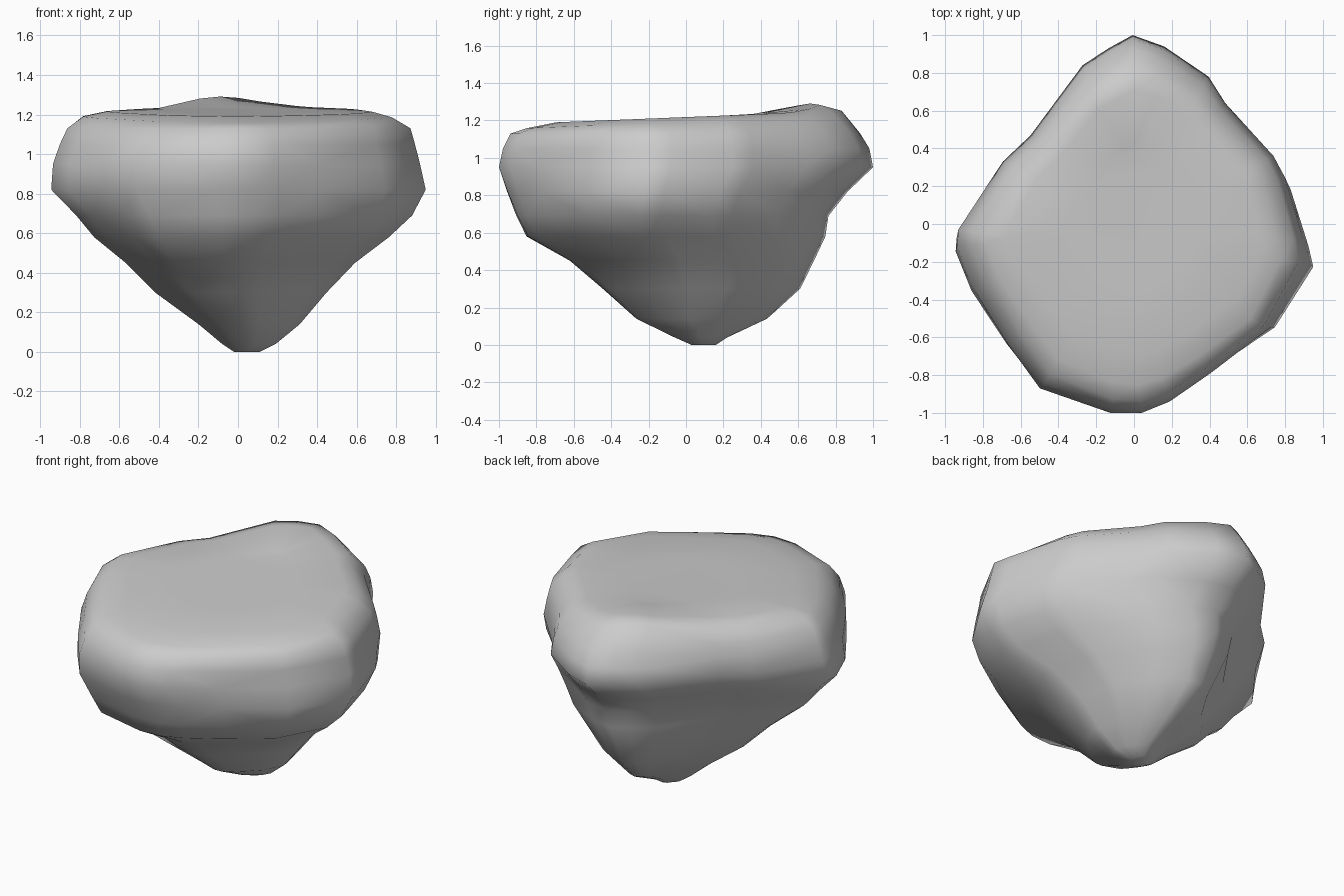
import bpy, bmesh, math

if "Cube" in bpy.data.objects:
    bpy.data.objects.remove(bpy.data.objects["Cube"])

# Plan outline of the boulder, counter-clockwise from the back tip
OUTLINE = [(0, 1), (-.13, .93), (-.27, .84), (-.55, .47), (-.7, .33), (-.94, -.03),
           (-.945, -.11), (-.86, -.34), (-.67, -.64), (-.5, -.87), (-.12, -1),
           (.05, -1), (.2, -.94), (.42, -.79), (.74, -.55), (.945, -.2),
           (.92, -.08), (.82, .25), (.76, .36), (.5, .64), (.41, .78), (.17, .94)]

# Height, then left, right, front and back extents of each level
LEVELS = [(0, -.02, .11, .03, .16),
          (.04, -.08, .19, -.06, .22),
          (.14, -.20, .31, -.26, .43),
          (.30, -.42, .44, -.43, .60),
          (.45, -.57, .58, -.60, .67),
          (.58, -.73, .75, -.83, .73),
          (.69, -.82, .87, -.89, .75),
          (.82, -.945, .945, -.95, .86),
          (.95, -.935, .92, -1, 1),
          (1.05, -.90, .89, -.98, .98),
          (1.13, -.86, .85, -.945, .93)]


def lobe(angle, degrees, power):
    return max(0, math.cos(angle - math.radians(degrees))) ** power


def ring_points(x0, x1, y0, y1, z):
    cx, cy = (x0 + x1) / 2, (y0 + y1) / 2
    hx, hy = (x1 - x0) / 1.89, (y1 - y0) / 2
    # undercuts and bulges of the underside, uneven rim on top
    w = math.sin(math.pi * z / .88) if z < .88 else 0
    rim = max(0, min(1, (z - 1.03) / .15))
    pts = []
    for ox, oy in OUTLINE:
        a = math.atan2(oy, ox)
        f = 1 + w * (.08 * lobe(a, -120, 12) + .11 * lobe(a, 48, 5)
                     + .04 * lobe(a, -45, 5) - .04 * lobe(a, 140, 6))
        f += rim * (.05 * lobe(a, -40, 5) + .05 * lobe(a, 30, 5)
                    - .05 * lobe(a, -120, 6) + .04 * lobe(a, 145, 6))
        pts.append((cx + ox * hx * f, cy + oy * hy * f))
    return pts


def top_height(x, y):
    # gently tilted top with a low peak at the back
    peak = math.exp(-((x + .15) ** 2 / .08 + (y - .70) ** 2 / .04))
    return 1.218 + .04 * y + .05 * peak


bm = bmesh.new()
rings = []
for z, *ext in LEVELS:
    rings.append([bm.verts.new((x, y, z)) for x, y in ring_points(*ext, z)])

# Rounded rim and tilted top
for ext, drop in [((-.78, .75, -.86, .83), .025), ((-.66, .66, -.70, .71), 0),
                  ((-.35, .35, -.38, .42), 0)]:
    rings.append([bm.verts.new((x, y, top_height(x, y) - drop))
                  for x, y in ring_points(*ext, 1.2)])

n = len(OUTLINE)
for low, high in zip(rings, rings[1:]):
    for i in range(n):
        j = (i + 1) % n
        bm.faces.new((low[i], low[j], high[j], high[i]))
bm.faces.new(rings[0][::-1])
bm.faces.new(rings[-1])
bmesh.ops.recalc_face_normals(bm, faces=bm.faces[:])
bmesh.ops.triangulate(bm, faces=bm.faces[:])
for f in bm.faces:
    f.smooth = True

mesh = bpy.data.meshes.new("boulder")
bm.to_mesh(mesh)
bm.free()
boulder = bpy.data.objects.new("boulder", mesh)
bpy.context.collection.objects.link(boulder)
